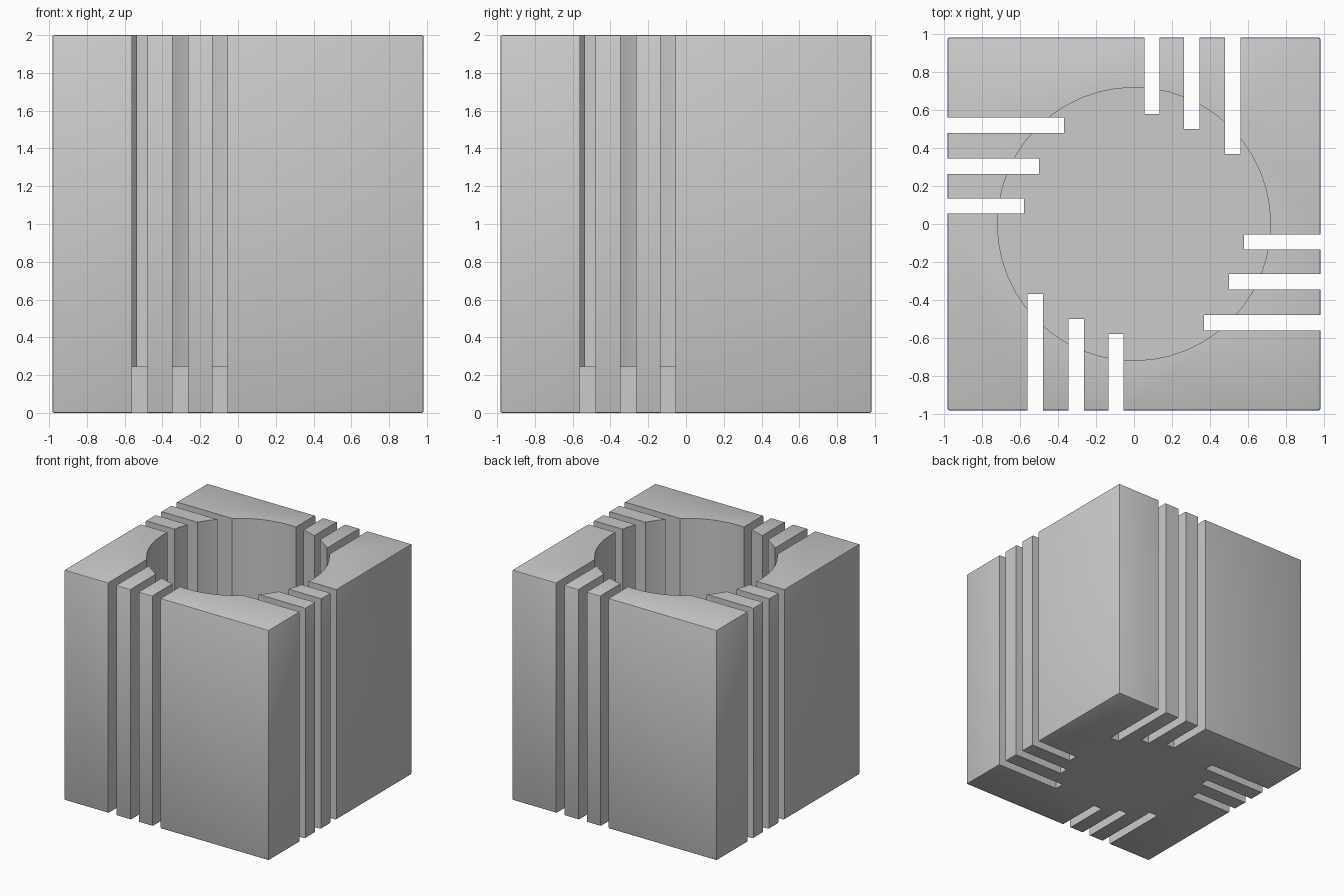
import bpy, bmesh, math
from mathutils import Matrix

if "Cube" in bpy.data.objects:
    bpy.data.objects.remove(bpy.data.objects["Cube"])

HALF, HEIGHT = 0.983, 2.0
FLOOR, RADIUS = 0.245, 0.72
SLOT_W = 0.081
# slot centre x, distance of inner end from the middle
SLOTS = [(-0.52, 0.37), (-0.305, 0.502), (-0.095, 0.58)]


def add_box(bm, lo, hi, rot=Matrix.Identity(4)):
    size = [h - l for l, h in zip(lo, hi)]
    mid = [(h + l) / 2 for l, h in zip(lo, hi)]
    m = rot @ Matrix.Translation(mid) @ Matrix.Diagonal((*size, 1))
    return bmesh.ops.create_cube(bm, size=1, matrix=m)


def make_object(name, bm):
    bmesh.ops.recalc_face_normals(bm, faces=bm.faces)
    mesh = bpy.data.meshes.new(name)
    bm.to_mesh(mesh)
    bm.free()
    obj = bpy.data.objects.new(name, mesh)
    bpy.context.collection.objects.link(obj)
    return obj


# Outer block with softened edges
bm = bmesh.new()
add_box(bm, (-HALF, -HALF, 0), (HALF, HALF, HEIGHT))
bmesh.ops.bevel(bm, geom=bm.edges[:], offset=0.01, segments=2,
                profile=0.5, affect='EDGES')
block = make_object("square_holder", bm)

# Round well, open at the top
bm = bmesh.new()
depth = HEIGHT + 0.2 - FLOOR
bmesh.ops.create_cone(bm, cap_ends=True, segments=48, radius1=RADIUS,
                      radius2=RADIUS, depth=depth,
                      matrix=Matrix.Translation((0, 0, FLOOR + depth / 2)))
well = make_object("well_cutter", bm)

# Three full-height slots, repeated around the four sides
bm = bmesh.new()
for side in range(4):
    rot = Matrix.Rotation(side * math.pi / 2, 4, 'Z')
    for x, end in SLOTS:
        add_box(bm, (x - SLOT_W / 2, -1.2, -0.2),
                (x + SLOT_W / 2, -end, HEIGHT + 0.2), rot)
slots = make_object("slot_cutter", bm)

# Cut the block
bpy.context.view_layer.objects.active = block
block.select_set(True)
for cutter in (well, slots):
    mod = block.modifiers.new(cutter.name, 'BOOLEAN')
    mod.operation = 'DIFFERENCE'
    mod.solver = 'EXACT'
    mod.object = cutter
    bpy.ops.object.modifier_apply(modifier=mod.name)
    bpy.data.objects.remove(cutter)

bpy.ops.object.shade_smooth_by_angle(angle=math.radians(30))
